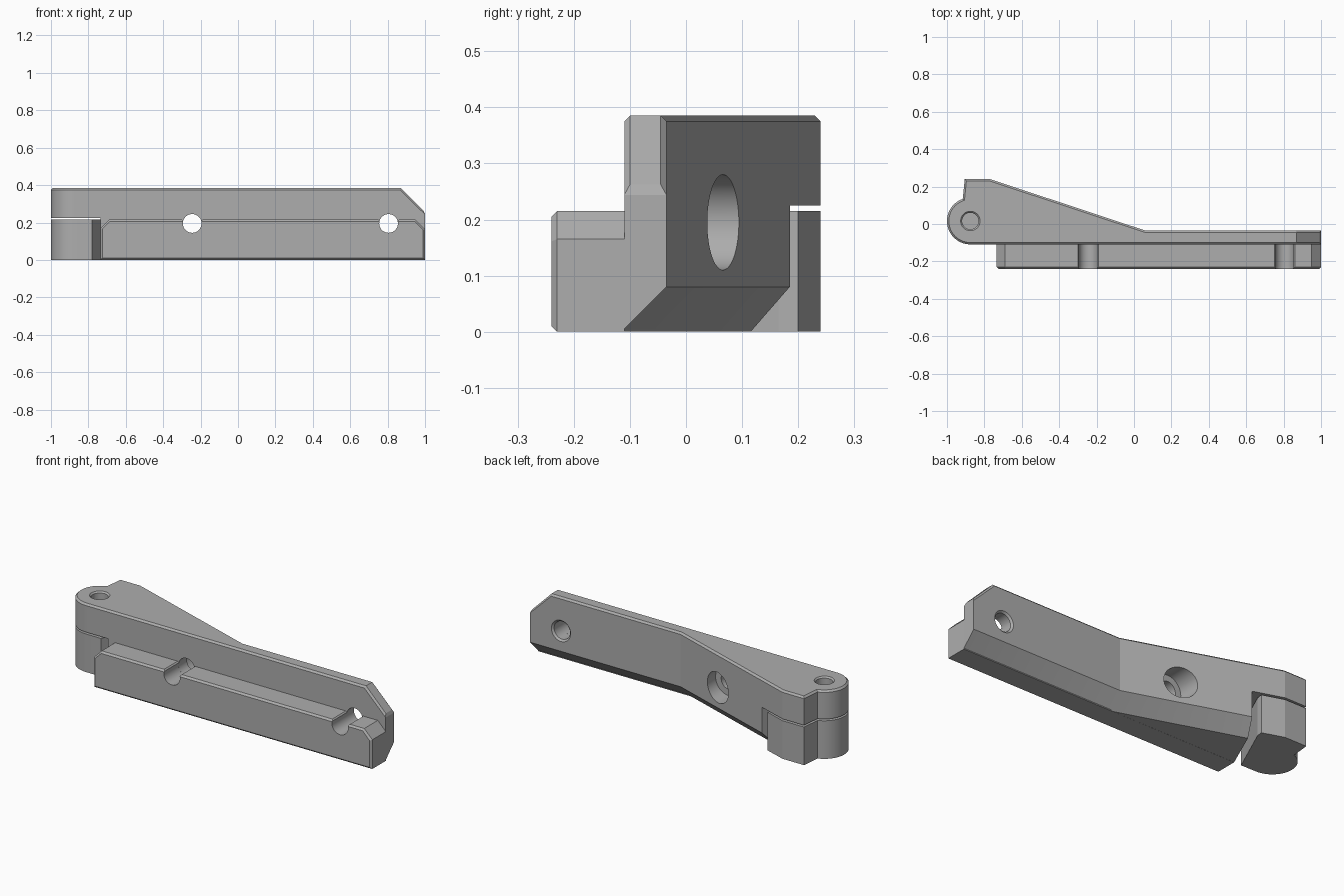
import bpy, bmesh, math
from mathutils import Matrix, Vector

if "Cube" in bpy.data.objects:
    bpy.data.objects.remove(bpy.data.objects["Cube"], do_unlink=True)

grey = bpy.data.materials.new("plain grey")
grey.use_nodes = True
colour = (0.42, 0.42, 0.42, 1)
grey.diffuse_color = colour
grey.node_tree.nodes["Principled BSDF"].inputs["Base Color"].default_value = colour

HEIGHT = 0.385
FRONT = -0.11
PIVOT = Vector((-0.875, 0.016))
PIVOT_R = 0.125
BOLTS = (-0.245, 0.805)
BOLT_Z = 0.195


def finish(bm, name):
    bmesh.ops.recalc_face_normals(bm, faces=bm.faces)
    mesh = bpy.data.meshes.new(name)
    bm.to_mesh(mesh)
    bm.free()
    mesh.materials.append(grey)
    obj = bpy.data.objects.new(name, mesh)
    bpy.context.collection.objects.link(obj)
    return obj


def loft(sections):
    """Closed solid through matching rings of points."""
    bm = bmesh.new()
    rings = [[bm.verts.new(p) for p in s] for s in sections]
    for a, b in zip(rings, rings[1:]):
        for i in range(len(a)):
            j = (i + 1) % len(a)
            bm.faces.new((a[i], a[j], b[j], b[i]))
    bm.faces.new(rings[0])
    bm.faces.new(rings[-1])
    bmesh.ops.recalc_face_normals(bm, faces=bm.faces)
    bm.normal_update()
    return bm


def prism_z(points, z0, z1):
    return loft([[(x, y, z) for x, y in points] for z in (z0, z1)])


def prism_y(points, y0, y1):
    return loft([[(x, y, z) for x, z in points] for y in (y0, y1)])


def drill(start, end, r1, r2):
    """Round cutter, tapered if the radii differ."""
    start, end = Vector(start), Vector(end)
    axis = end - start
    bm = bmesh.new()
    bmesh.ops.create_cone(
        bm, cap_ends=True, segments=48, radius1=r1, radius2=r2, depth=axis.length,
        matrix=Matrix.Translation((start + end) / 2)
        @ axis.to_track_quat("Z", "Y").to_matrix().to_4x4())
    return bm


def cut(obj, *cutters):
    for bm in cutters:
        tool = finish(bm, "cutter")
        tool.hide_render = True
        mod = obj.modifiers.new("cut", "BOOLEAN")
        mod.operation = "DIFFERENCE"
        mod.solver = "EXACT"
        mod.object = tool
        bpy.context.view_layer.update()
        graph = bpy.context.evaluated_depsgraph_get()
        mesh = bpy.data.meshes.new_from_object(obj.evaluated_get(graph))
        obj.modifiers.clear()
        obj.data = mesh
        bpy.data.objects.remove(tool, do_unlink=True)


def bevel(bm, rule, size):
    edges = [e for e in bm.edges if rule(e)]
    bmesh.ops.bevel(bm, geom=edges, offset=size, segments=1,
                    affect="EDGES", profile=0.5)
    bm.normal_update()


# Rounded hinge end and the thumb corner behind it
arc = [tuple(PIVOT + PIVOT_R * Vector((math.cos(a), math.sin(a))))
       for a in [math.radians(270 - 161 * i / 28) for i in range(29)]]
thumb = [(-0.905, 0.24), (-0.77, 0.24)]

# Main arm: straight bar widening into a wedge
arm_bm = prism_z(arc + thumb + [(0.06, -0.035), (1, -0.035), (1, FRONT)], 0, HEIGHT)
bevel(arm_bm, lambda e: all(v.co.x > 0.99 and v.co.z > 0.3 for v in e.verts), 0.13)


def top_rim(e):
    up = sorted(f.normal.z for f in e.link_faces)
    return up[1] > 0.5 and abs(up[0]) < 0.1


bevel(arm_bm, top_rim, 0.01)
arm = finish(arm_bm, "main_arm")


# Sloped underside following the back face
def slope_section(x, back):
    return [(x, back - 0.09, -0.01), (x, back + 0.05, 0.13), (x, back + 0.05, -0.01)]


slope = loft([slope_section(-0.77, 0.24), slope_section(0.06, -0.035),
              slope_section(1.1, -0.035)])
# Slanted recess for the hinge block, and its pin hole
recess = prism_z([(-1.1, -0.2), (-0.775, -0.2), (-0.553, 0.3), (-1.1, 0.3)], -0.1, 0.225)
px, py = PIVOT
pin = drill((px, py, 0.1), (px, py, 0.5), 0.044, 0.044)
pin_rim = drill((px, py, HEIGHT - 0.01), (px, py, HEIGHT + 0.01), 0.042, 0.062)
cut(arm, slope, recess, pin, pin_rim)

# Bolt holes, with a wide counterbore through the wedge
for x in BOLTS:
    cut(arm, drill((x, -0.4, BOLT_Z), (x, 0.4, BOLT_Z), 0.05, 0.05))
cut(arm, drill((BOLTS[0], -0.035, BOLT_Z), (BOLTS[0], 0.4, BOLT_Z), 0.085, 0.085),
    drill((BOLTS[1], -0.045, BOLT_Z), (BOLTS[1], -0.025, BOLT_Z), 0.05, 0.07))

# Front ledge with clipped corners and bevelled front edges
ledge_bm = prism_y([(-0.735, 0), (-0.735, 0.17), (-0.69, 0.215), (0.95, 0.215),
                    (1, 0.165), (1, 0)], -0.24, FRONT)
bevel(ledge_bm, lambda e: all(v.co.y < -0.23 for v in e.verts), 0.01)
ledge = finish(ledge_bm, "front_ledge")
for x in BOLTS:
    flare = [(x - 0.065, 0.225), (x - 0.04, 0.2), (x + 0.04, 0.2), (x + 0.065, 0.225)]
    cut(ledge, drill((x, -0.4, BOLT_Z), (x, 0.1, BOLT_Z), 0.05, 0.05),
        prism_y(flare, -0.4, 0.1))

# Lower hinge block, set apart from the arm by a thin gap
block = finish(prism_z(arc + thumb + [(-0.65, 0.2), (-0.655, 0.165), (-0.78, FRONT)],
                       0, 0.215), "hinge_block")
cut(block, drill((px, py, 0.1), (px, py, 0.5), 0.044, 0.044))

# Smooth the round surfaces, keep the rest crisp
bpy.ops.object.select_all(action="DESELECT")
for obj in (arm, ledge, block):
    obj.select_set(True)
bpy.context.view_layer.objects.active = arm
bpy.ops.object.shade_smooth_by_angle(angle=math.radians(15))
